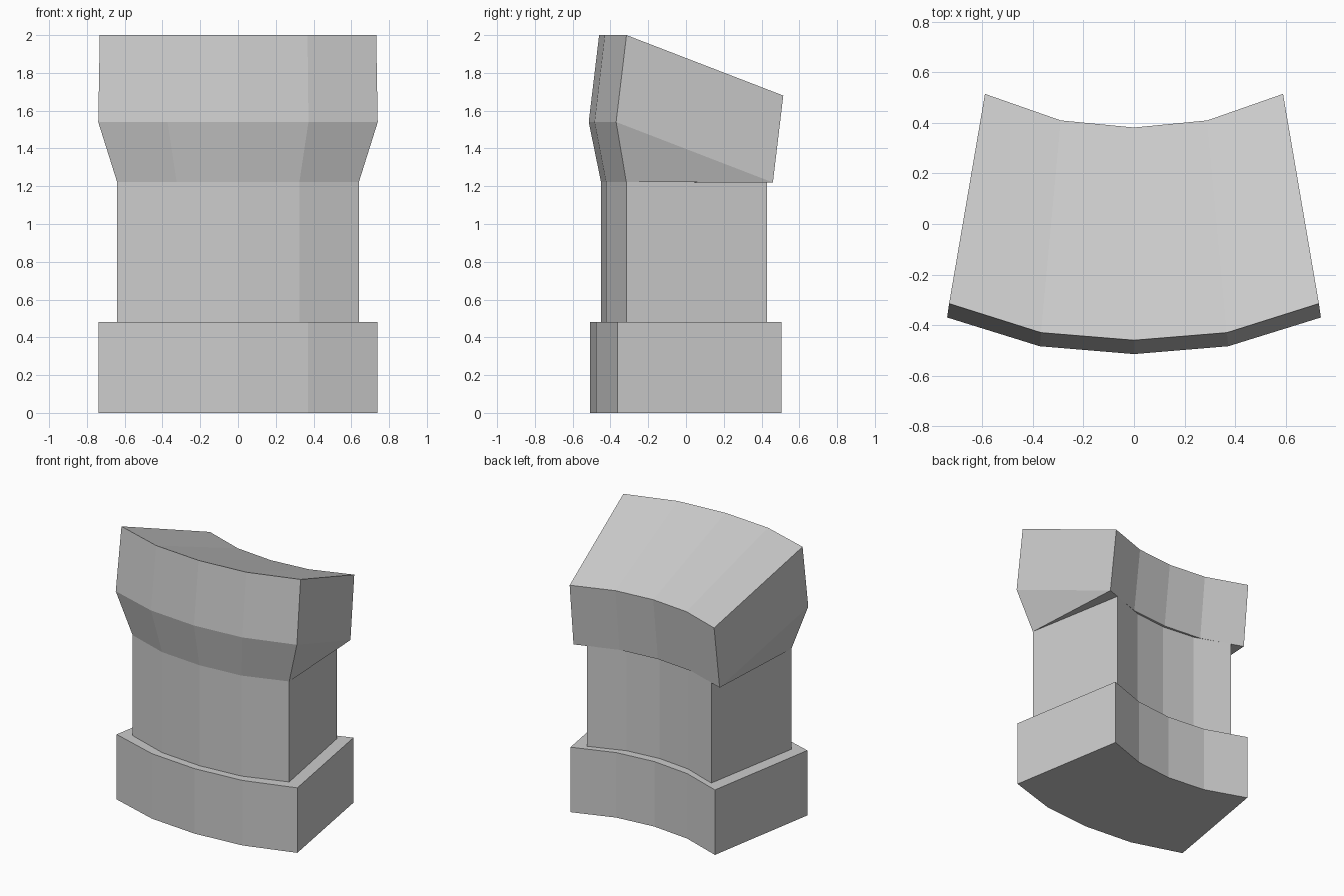
import bpy
import bmesh

if "Cube" in bpy.data.objects:
    bpy.data.objects.remove(bpy.data.objects["Cube"])


def outline(front, back, zf, zb):
    """Curved block outline: front/back hold (x, y) for centre, quarter, corner."""
    def arc(pts, z):
        left = [(-x, y, z) for x, y in reversed(pts[1:])]
        return left + [(x, y, z) for x, y in pts]
    return arc(front, zf) + arc(back, zb)[::-1]


def loft(name, rings):
    """Join matching outlines; outline = 5 front points then 5 back points."""
    bm = bmesh.new()
    rows = [[bm.verts.new(p) for p in r] for r in rings]
    n = len(rows[0])
    for a, b in zip(rows, rows[1:]):
        for i in range(n):
            j = (i + 1) % n
            bm.faces.new((a[i], a[j], b[j], b[i]))
    # caps as strips from front arc to back arc
    for row in (rows[0], rows[-1]):
        for i in range(4):
            bm.faces.new((row[i], row[i + 1], row[8 - i], row[9 - i]))
    bmesh.ops.remove_doubles(bm, verts=bm.verts, dist=0.0005)
    bmesh.ops.recalc_face_normals(bm, faces=bm.faces)
    me = bpy.data.meshes.new(name)
    bm.to_mesh(me)
    bm.free()
    ob = bpy.data.objects.new(name, me)
    bpy.context.collection.objects.link(ob)
    return ob


# base block
base_front = [(0, -0.507), (0.37, -0.476), (0.738, -0.362)]
base_back = [(0, 0.37), (0.29, 0.40), (0.59, 0.505)]
loft("base", [outline(base_front, base_back, z, z) for z in (0, 0.48)])

# narrower shaft
shaft_front = [(0, -0.45), (0.325, -0.423), (0.64, -0.316)]
shaft_back = [(0, 0.31), (0.25, 0.336), (0.508, 0.43)]
loft("shaft", [outline(shaft_front, shaft_back, z, z) for z in (0.48, 1.222)])

# flared, sloping head: back edge stays low while the front flares up
low_back = [(0, 0.327), (0.295, 0.355), (0.597, 0.46)]
mid_front = [(0, -0.515), (0.373, -0.484), (0.74, -0.37)]
top_front = [(0, -0.46), (0.368, -0.43), (0.732, -0.315)]
top_back = [(0, 0.382), (0.29, 0.41), (0.59, 0.515)]
loft("head", [
    outline(shaft_front, low_back, 1.222, 1.22),
    outline(mid_front, low_back, 1.54, 1.22),
    outline(top_front, top_back, 2.0, 1.68),
])
